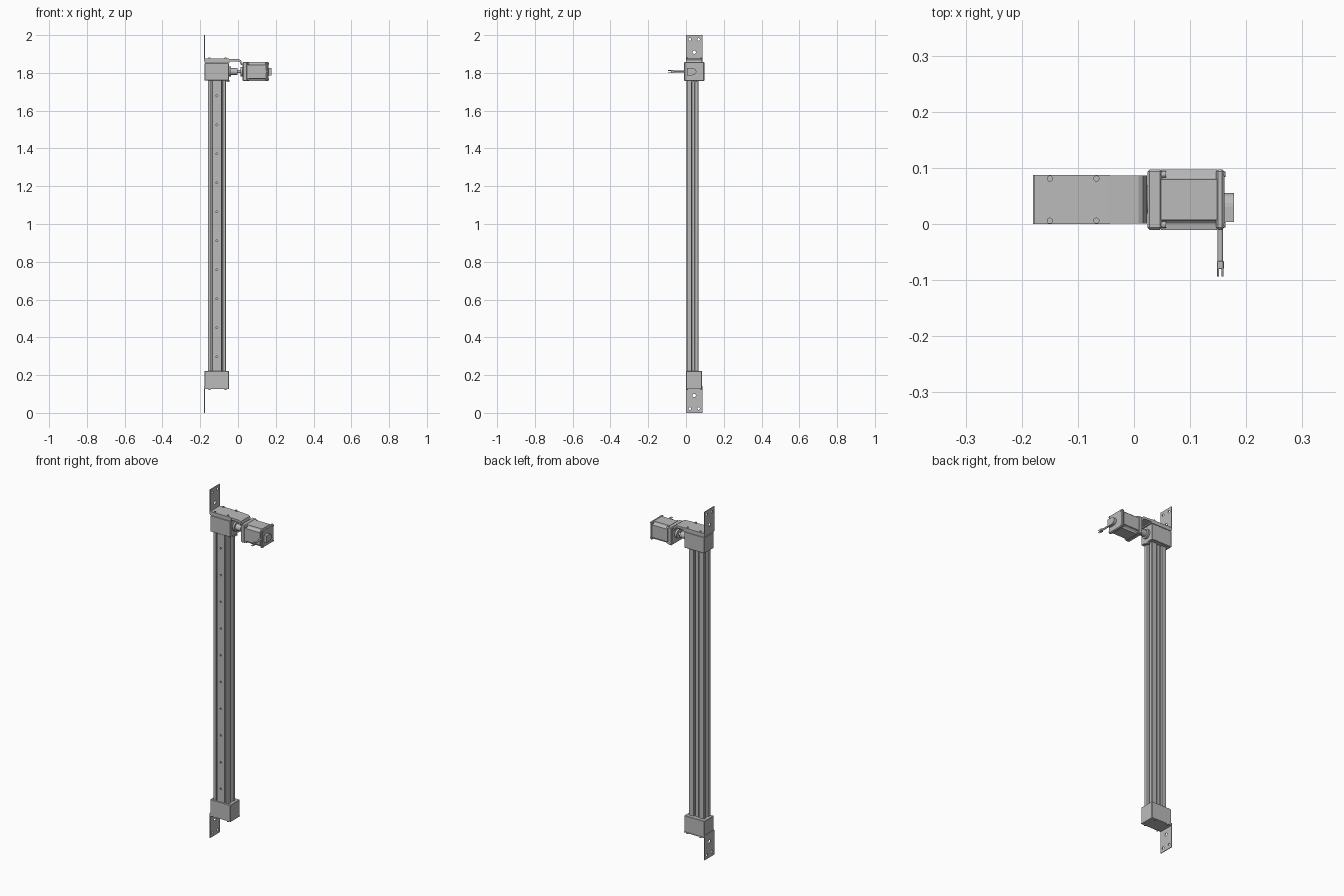
import bpy, bmesh, math
from mathutils import Matrix, Vector

cube = bpy.data.objects.get("Cube")
if cube:
    bpy.data.objects.remove(cube)


def material(name, value):
    m = bpy.data.materials.new(name)
    m.use_nodes = True
    color = (value, value, value, 1)
    m.diffuse_color = color
    m.node_tree.nodes["Principled BSDF"].inputs["Base Color"].default_value = color
    return m


GREY = material("aluminium grey", 0.5)


def finish(name, bm):
    bmesh.ops.recalc_face_normals(bm, faces=bm.faces)
    mesh = bpy.data.meshes.new(name)
    bm.to_mesh(mesh)
    bm.free()
    mesh.materials.append(GREY)
    ob = bpy.data.objects.new(name, mesh)
    bpy.context.collection.objects.link(ob)
    return ob


def box(name, x, y, z, bevel=0):
    bm = bmesh.new()
    bmesh.ops.create_cube(bm, size=1)
    for v in bm.verts:
        v.co = [r[0] + (c + 0.5) * (r[1] - r[0]) for c, r in zip(v.co, (x, y, z))]
    if bevel:
        bmesh.ops.bevel(bm, geom=bm.edges[:], offset=bevel, segments=1, affect='EDGES')
    return finish(name, bm)


def rod(name, start, end, radius, sides=20):
    a, b = Vector(start), Vector(end)
    turn = (b - a).to_track_quat('Z', 'Y').to_matrix().to_4x4()
    bm = bmesh.new()
    bmesh.ops.create_cone(bm, cap_ends=True, segments=sides, radius1=radius, radius2=radius,
                          depth=(b - a).length, matrix=Matrix.Translation((a + b) / 2) @ turn)
    ob = finish(name, bm)
    for p in ob.data.polygons:
        p.use_smooth = len(p.vertices) == 4
    for e in ob.data.edges:
        flat = [p for p in ob.data.polygons if len(p.vertices) > 4]
        e.use_edge_sharp = any(set(e.vertices) <= set(p.vertices) for p in flat)
    return ob


def extrude(name, points, move):
    bm = bmesh.new()
    face = bm.faces.new([bm.verts.new(p) for p in points])
    out = bmesh.ops.extrude_face_region(bm, geom=[face])
    bmesh.ops.translate(bm, vec=move, verts=[g for g in out["geom"] if isinstance(g, bmesh.types.BMVert)])
    return finish(name, bm)


def cut(target, cutters):
    for c in cutters:
        c.hide_render = True
        c.hide_set(True)
        mod = target.modifiers.new("cut", 'BOOLEAN')
        mod.object = c
        mod.solver = 'EXACT'
    bpy.context.view_layer.update()
    mesh = bpy.data.meshes.new_from_object(target.evaluated_get(bpy.context.evaluated_depsgraph_get()))
    target.modifiers.clear()
    target.data = mesh
    for c in cutters:
        bpy.data.objects.remove(c)


# Extruded rail: half section mirrored about its centre line, slots on every side
cx = -0.112
half = [(0.024, 0.003), (0.026, 0.014), (0.031, 0.014), (0.032, 0.005), (0.046, 0.005),
        (0.048, 0.008), (0.048, 0.028), (0.037, 0.031), (0.037, 0.044), (0.048, 0.047),
        (0.048, 0.064), (0.046, 0.066), (0.017, 0.066), (0.017, 0.054), (0.011, 0.054), (0.011, 0.06)]
section = [(cx + x, y, 0.2) for x, y in half] + [(cx - x, y, 0.2) for x, y in reversed(half)]
rail = extrude("rail_profile", section, (0, 0, 1.58))
cut(rail, [rod("rail_hole", (cx, -0.01, z), (cx, 0.012, z), 0.005, 12)
           for z in [0.297 + 0.1535 * i for i in range(10)]])

# End blocks with cover plates
box("lower_end_block", (-0.177, -0.048), (0, 0.085), (0.127, 0.222), 0.002)
box("upper_end_block", (-0.177, -0.048), (0.001, 0.086), (1.76, 1.852), 0.002)
box("upper_cover", (-0.177, -0.043), (0, 0.087), (1.854, 1.874))
box("cover_gasket", (-0.174, -0.05), (0.003, 0.084), (1.85, 1.856))

# L-shaped mounting brackets, with three holes and screws each
for label, outer, inner, s in (("upper", 2.0, 1.874, 1), ("lower", 0.0, 0.127, -1)):
    plate = box(label + "_bracket_plate", (-0.18, -0.176), (0, 0.087), sorted((outer, inner - s * 0.015)))
    holes = [(0.0435, inner + s * 0.035, 0.009), (0.02, outer - s * 0.023, 0.007),
             (0.067, outer - s * 0.023, 0.007)]
    cut(plate, [rod("plate_hole", (-0.2, y, z), (-0.15, y, z), r, 16) for y, z, r in holes])
    box(label + "_bracket_foot", (-0.178, -0.048), (0, 0.087), sorted((inner - s * 0.003, inner + s * 0.001)))
    for x in (-0.15, -0.067):
        for y in (0.006, 0.081):
            rod(label + "_screw", (x, y, inner - s * 0.004), (x, y, inner + s * 0.007), 0.0055, 12)

# Bent guard over the coupling
guard = [(-0.05, 1.875), (0.008, 1.872), (0.016, 1.867), (0.023, 1.842),
         (0.016, 1.842), (0.009, 1.857), (0.002, 1.861), (-0.05, 1.861)]
extrude("coupling_guard", [(x, 0.001, z) for x, z in guard], (0, 0.085, 0))
box("guard_tab", (-0.06, -0.044), (0.03, 0.057), (1.752, 1.762))

# Drive shaft and coupling
my, mz = 0.0435, 1.807
rod("shaft", (-0.06, my, mz), (0.04, my, mz), 0.008)
rod("bearing_collar", (-0.05, my, mz), (-0.038, my, mz), 0.026, 28)
rod("coupling_hub", (-0.036, my, mz), (-0.003, my, mz), 0.018, 24)
rod("motor_boss", (0.012, my, mz), (0.03, my, mz), 0.025, 28)

# Motor: square end plates and a body with notched corners
quarter = [(0.054, 0.036), (0.043, 0.038), (0.038, 0.043), (0.036, 0.051)]
ring = []
for sy, sz in ((1, 1), (-1, 1), (-1, -1), (1, -1)):
    pts = quarter if sy * sz > 0 else quarter[::-1]
    ring += [(0.048, my + sy * a, mz + sz * b) for a, b in pts]
extrude("motor_body", ring, (0.1, 0, 0))
for label, x0, x1 in (("front", 0.024, 0.05), ("rear", 0.146, 0.161)):
    box("motor_" + label + "_plate", (x0, x1), (my - 0.054, my + 0.054), (mz - 0.051, mz + 0.051), 0.004)
for sy in (-1, 1):
    for sz in (-1, 1):
        y, z = my + sy * 0.045, mz + sz * 0.043
        rod("motor_bolt", (0.045, y, z), (0.057, y, z), 0.006, 12)
        rod("motor_rear_screw", (0.158, y, z), (0.163, y, z), 0.005, 12)

# Rear housing with a rounded end, and the lead with its plug
rear = [(0.16, 0.03 + 0.025 * math.sin(a), mz + 0.02 * math.cos(a))
        for a in [math.pi * i / 10 for i in range(11)]]
rear += [(0.16, 0.004, mz - 0.02), (0.16, 0.004, mz + 0.02)]
extrude("rear_housing", rear, (0.018, 0, 0))
rod("motor_lead", (0.154, 0, mz), (0.154, -0.068, mz), 0.005, 12)
box("lead_plug", (0.148, 0.16), (-0.08, -0.066), (mz - 0.008, mz + 0.008), 0.001)
for x in (0.15, 0.158):
    for z in (mz - 0.006, mz + 0.006):
        rod("lead_wire", (x, -0.078, z), (x, -0.094, z), 0.0018, 8)
